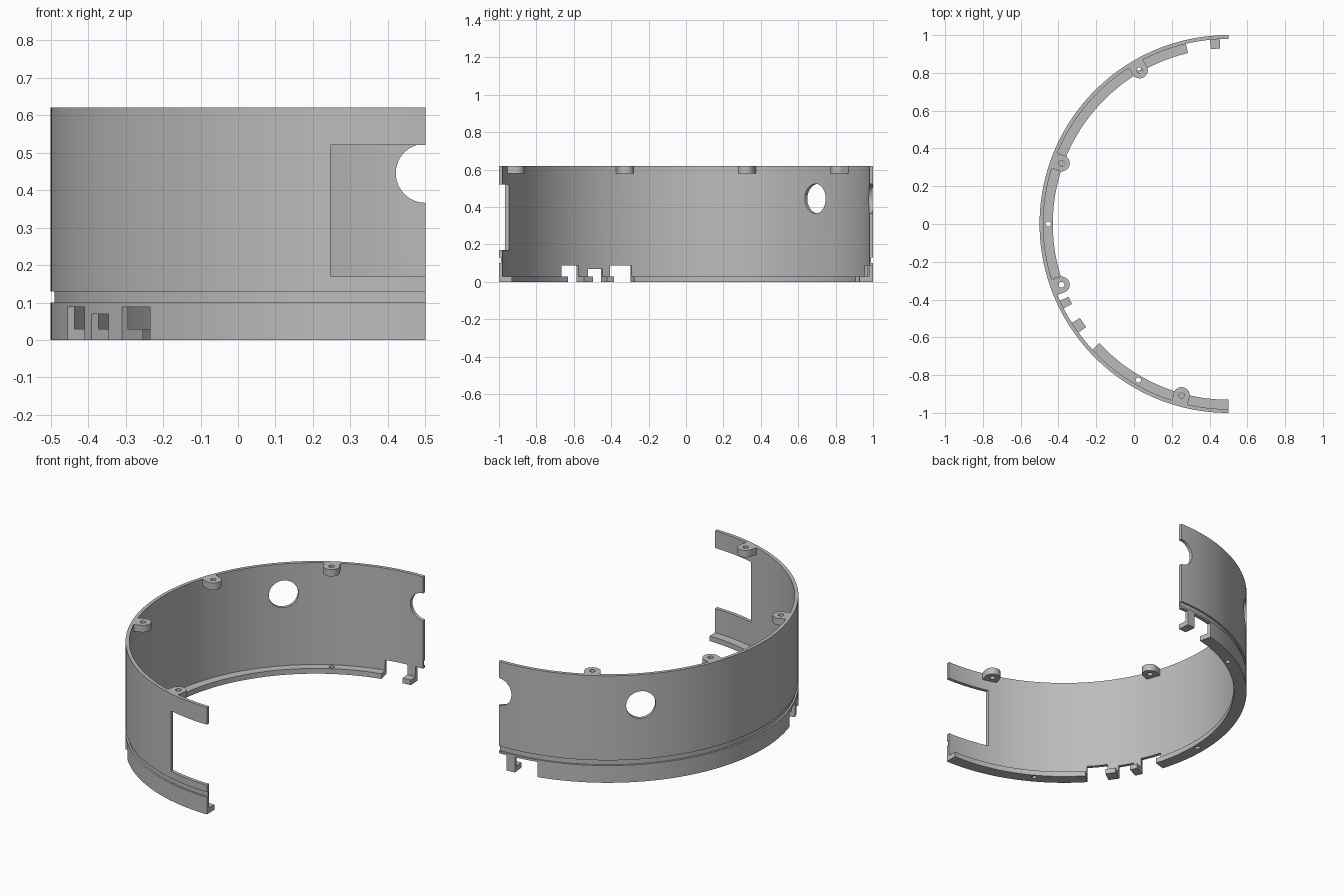
import bpy, bmesh, math
from mathutils import Matrix, Vector

if "Cube" in bpy.data.objects:
    bpy.data.objects.remove(bpy.data.objects["Cube"])

grey = bpy.data.materials.new("plain grey")
grey.use_nodes = True
grey.diffuse_color = (0.5, 0.5, 0.5, 1)
grey.node_tree.nodes["Principled BSDF"].inputs["Base Color"].default_value = (0.5, 0.5, 0.5, 1)

CX = 0.5         # ring axis
TOP = 0.62


def polar(r, deg, z):
    """Point on the ring; zero degrees points to -x, positive turns to +y."""
    a = math.radians(deg)
    return Vector((CX - r * math.cos(a), r * math.sin(a), z))


def make_object(name, bm):
    bmesh.ops.recalc_face_normals(bm, faces=bm.faces)
    mesh = bpy.data.meshes.new(name)
    bm.to_mesh(mesh)
    bm.free()
    mesh.materials.append(grey)
    ob = bpy.data.objects.new(name, mesh)
    bpy.context.collection.objects.link(ob)
    return ob


def sector(name, profile, start, end, steps):
    """Closed radius/height profile swept between two angles."""
    bm = bmesh.new()
    rows = [[bm.verts.new(polar(r, start + (end - start) * i / steps, z)) for r, z in profile]
            for i in range(steps + 1)]
    n = len(profile)
    for a, b in zip(rows, rows[1:]):
        for j in range(n):
            k = (j + 1) % n
            bm.faces.new((a[j], a[k], b[k], b[j]))
    bm.faces.new(rows[0])
    bm.faces.new(rows[-1])
    return make_object(name, bm)


def rod(name, centre, axis, radius, depth):
    bm = bmesh.new()
    turn = Vector(axis).to_track_quat('Z', 'Y').to_matrix().to_4x4()
    bmesh.ops.create_cone(bm, cap_ends=True, segments=48, radius1=radius, radius2=radius,
                          depth=depth, matrix=Matrix.Translation(centre) @ turn)
    return make_object(name, bm)


def box(name, low, high):
    bm = bmesh.new()
    low, high = Vector(low), Vector(high)
    bmesh.ops.create_cube(bm, size=1, matrix=Matrix.Translation((low + high) / 2)
                          @ Matrix.Diagonal((*(high - low), 1)))
    return make_object(name, bm)


def cut(ob, cutters):
    """Subtract the cutters, bake the result and drop the cutters."""
    for c in cutters:
        c.hide_render = True
        m = ob.modifiers.new("cut", 'BOOLEAN')
        m.operation, m.solver, m.object = 'DIFFERENCE', 'EXACT', c
    deps = bpy.context.evaluated_depsgraph_get()
    mesh = bpy.data.meshes.new_from_object(ob.evaluated_get(deps))
    ob.modifiers.clear()
    ob.data = mesh
    for c in cutters:
        bpy.data.objects.remove(c)


def smooth(ob):
    bpy.ops.object.select_all(action='DESELECT')
    ob.select_set(True)
    bpy.context.view_layer.objects.active = ob
    bpy.ops.object.shade_smooth_by_angle(angle=math.radians(30))


# Half-ring wall with outer groove and inner bottom flange
wall = sector("ring_wall", [(0.93, 0), (1, 0), (1, 0.1), (0.99, 0.1), (0.99, 0.13), (1, 0.13),
                            (1, TOP), (0.98, TOP), (0.98, 0.03), (0.93, 0.03)], -90, 90, 120)

# Bottom notches: start angle, end angle, height
notches = [(-24.5, -17.3, 0.088), (-32.3, -27.1, 0.07), (-42.7, -35.9, 0.088),
           (76.7, 84.3, 0.088), (87.3, 95, 0.088)]
cutters = [sector("notch_cutter", [(0.88, -0.05), (1.05, -0.05), (1.05, h), (0.88, h)], a, b, 6)
           for a, b, h in notches]

# Front window, round wall ports and flange screw holes
cutters.append(box("window_cutter", (0.247, -1.1, 0.17), (0.6, -0.8, 0.52)))
for angle in (45, 90):
    p = polar(0.99, angle, 0.445)
    cutters.append(rod("port_cutter", p, p - polar(0, 0, 0.445), 0.079, 0.2))
for angle in (-60, 0, 60):
    cutters.append(rod("screw_cutter", polar(0.954, angle, 0), (0, 0, 1), 0.014, 0.2))
cut(wall, cutters)
smooth(wall)

# Screw bosses under the top rim: rounded tab merging into the wall
for i, angle in enumerate((-74.7, -20, 20, 60)):
    centre = polar(0.94, angle, 0)
    out = (centre - polar(0, 0, 0)).normalized()
    side = Vector((-out.y, out.x, 0))
    r = 0.043
    outline = [centre + side * r + out * 0.045]
    outline += [centre + r * (side * math.cos(t) - out * math.sin(t))
                for t in (math.pi * k / 20 for k in range(21))]
    outline.append(centre - side * r + out * 0.045)
    bm = bmesh.new()
    face = bm.faces.new([bm.verts.new(p + Vector((0, 0, TOP - 0.04))) for p in outline])
    new = bmesh.ops.extrude_face_region(bm, geom=[face])["geom"]
    bmesh.ops.translate(bm, vec=(0, 0, 0.04),
                        verts=[v for v in new if isinstance(v, bmesh.types.BMVert)])
    boss = make_object(f"screw_boss_{i + 1}", bm)
    cut(boss, [rod("boss_cutter", centre + Vector((0, 0, TOP)), (0, 0, 1), 0.015, 0.2)])
    smooth(boss)
